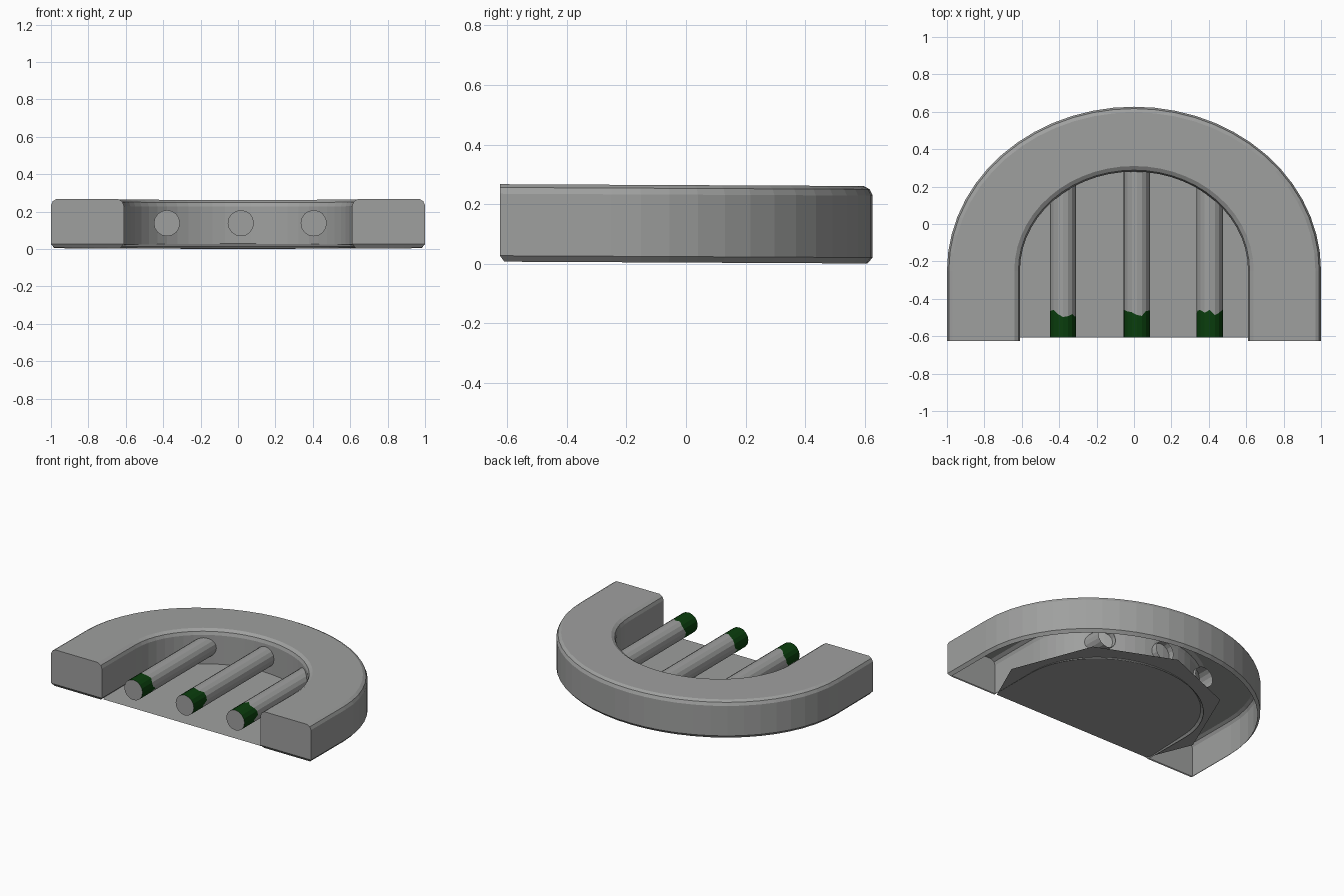
import bpy, bmesh, math, random
from mathutils import Vector

if "Cube" in bpy.data.objects:
    bpy.data.objects.remove(bpy.data.objects["Cube"])

random.seed(4)


def material(name, rgb):
    m = bpy.data.materials.new(name)
    m.diffuse_color = (*rgb, 1)
    m.use_nodes = True
    m.node_tree.nodes["Principled BSDF"].inputs["Base Color"].default_value = m.diffuse_color
    return m


grey = material("grey", (0.345, 0.35, 0.345))
green = material("dark_green", (0.003, 0.048, 0.004))


def finish(name, bm, mats, recalc=True):
    if recalc:
        bmesh.ops.recalc_face_normals(bm, faces=bm.faces)
    me = bpy.data.meshes.new(name)
    bm.to_mesh(me)
    bm.free()
    for m in mats:
        me.materials.append(m)
    ob = bpy.data.objects.new(name, me)
    bpy.context.collection.objects.link(ob)
    return ob


# arched frame: hollow shell, open underneath, swept along a horseshoe path
FRONT, ARC_Y, SEGS = -0.625, -0.25, 28
stations = [(Vector((1, FRONT, 0)), Vector((0.61, FRONT, 0)))]
for i in range(SEGS + 1):
    a = math.pi * i / SEGS
    c, s = math.cos(a), math.sin(a)
    stations.append((Vector((c, ARC_Y + 0.877 * s, 0)),
                     Vector((0.61 * c, ARC_Y + 0.53 * s, 0))))
stations.append((Vector((-1, FRONT, 0)), Vector((-0.61, FRONT, 0))))

outer = [(0.018, 0.004), (0.0, 0.024), (0.0, 0.232), (0.01, 0.253), (0.03, 0.264)]
inner = [(0.03, 0.264), (0.008, 0.25), (0.0, 0.228), (0.0, 0.024), (0.018, 0.004)]
bm = bmesh.new()
rows = []
for k, (o, n) in enumerate(stations):
    d = (n - o).normalized()
    pts = [o + d * t + Vector((0, 0, z)) for t, z in outer]
    pts += [n - d * t + Vector((0, 0, z)) for t, z in inner]
    for p in pts:
        if k in (0, len(stations) - 1) and p.z < 0.01:
            p.y += 0.015          # bottom bevel carries round the leg ends
        p.z -= 0.005 * p.y        # whole frame leans very slightly
    rows.append([bm.verts.new(p) for p in pts])
for r, q in zip(rows, rows[1:]):
    for j in range(len(r) - 1):
        bm.faces.new((r[j], r[j + 1], q[j + 1], q[j]))
for r in (rows[0], rows[-1]):
    bm.faces.new(r[1:-1])
    bm.faces.new((r[0], r[1], r[-2], r[-1]))
finish("arched_frame", bm, [grey])

# floor plate: half octagon reaching just past the inner wall, tilted a little
side = [(0.61, -0.608), (0.74, -0.31), (0.52, 0.22)]
outline = side + [(0, 0.43)] + [(-x, y) for x, y in reversed(side)]
bm = bmesh.new()
bm.faces.new([bm.verts.new((x, y, 0.023 + 0.018 * y)) for x, y in outline])
finish("floor_plate", bm, [grey], recalc=False)


# bars with ragged painted tips and plain end caps, open inside the frame
def bar(name, x, back, radius=0.07, z=0.138, sides=16):
    bm = bmesh.new()
    rings = []
    for k, y in enumerate((-0.607, -0.475, back)):
        ring = []
        for i in range(sides):
            a = 2 * math.pi * i / sides
            jit = random.uniform(-0.025, 0.02) if k == 1 else 0
            ring.append(bm.verts.new((x + radius * math.cos(a), y + jit,
                                      z + radius * math.sin(a))))
        rings.append(ring)
    for k in range(2):
        for i in range(sides):
            j = (i + 1) % sides
            f = bm.faces.new((rings[k][i], rings[k][j],
                              rings[k + 1][j], rings[k + 1][i]))
            f.material_index = 1 if k == 0 else 0
    bm.faces.new(rings[0])
    finish(name, bm, [grey, green])


bar("left_bar", -0.38, 0.23)
bar("middle_bar", 0.015, 0.32)
bar("right_bar", 0.405, 0.22)
